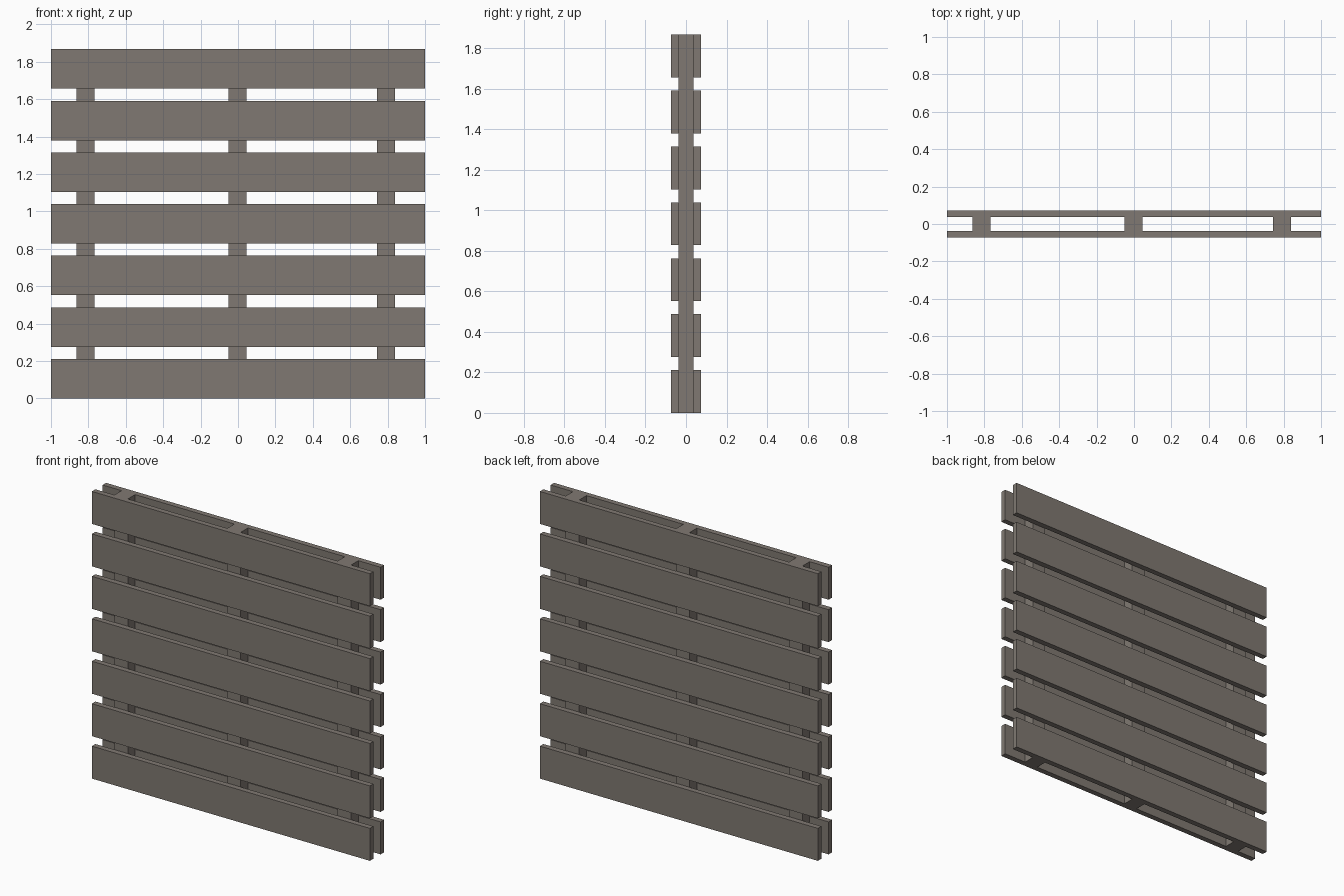
import bpy

if "Cube" in bpy.data.objects:
    bpy.data.objects.remove(bpy.data.objects["Cube"])

# Weathered wood
wood = bpy.data.materials.new("weathered_wood")
wood.use_nodes = True
colour = (0.216, 0.191, 0.168, 1)
wood.diffuse_color = colour
wood.node_tree.nodes["Principled BSDF"].inputs["Base Color"].default_value = colour

HEIGHT = 1.867
SLAT_HEIGHT = 0.211
SLAT_COUNT = 7
THICK = 0.036
CORE = 0.074


def board(name, centre, size):
    bpy.ops.mesh.primitive_cube_add(size=1, location=centre)
    obj = bpy.context.object
    obj.name = name
    obj.scale = size
    bpy.ops.object.transform_apply(location=False, rotation=False, scale=True)
    obj.data.materials.append(wood)


# Upright stringers between the two layers of slats
for side, x in (("right", -0.815), ("middle", -0.003), ("left", 0.791)):
    board(f"{side}_stringer", (x, 0, HEIGHT / 2), (0.097, CORE, HEIGHT))

# Horizontal slats on both faces
pitch = (HEIGHT - SLAT_HEIGHT) / (SLAT_COUNT - 1)
for face, sign in (("front", -1), ("back", 1)):
    for i in range(SLAT_COUNT):
        board(f"{face}_slat_{i + 1}",
              (0, sign * (CORE + THICK) / 2, SLAT_HEIGHT / 2 + i * pitch),
              (2, THICK, SLAT_HEIGHT))
